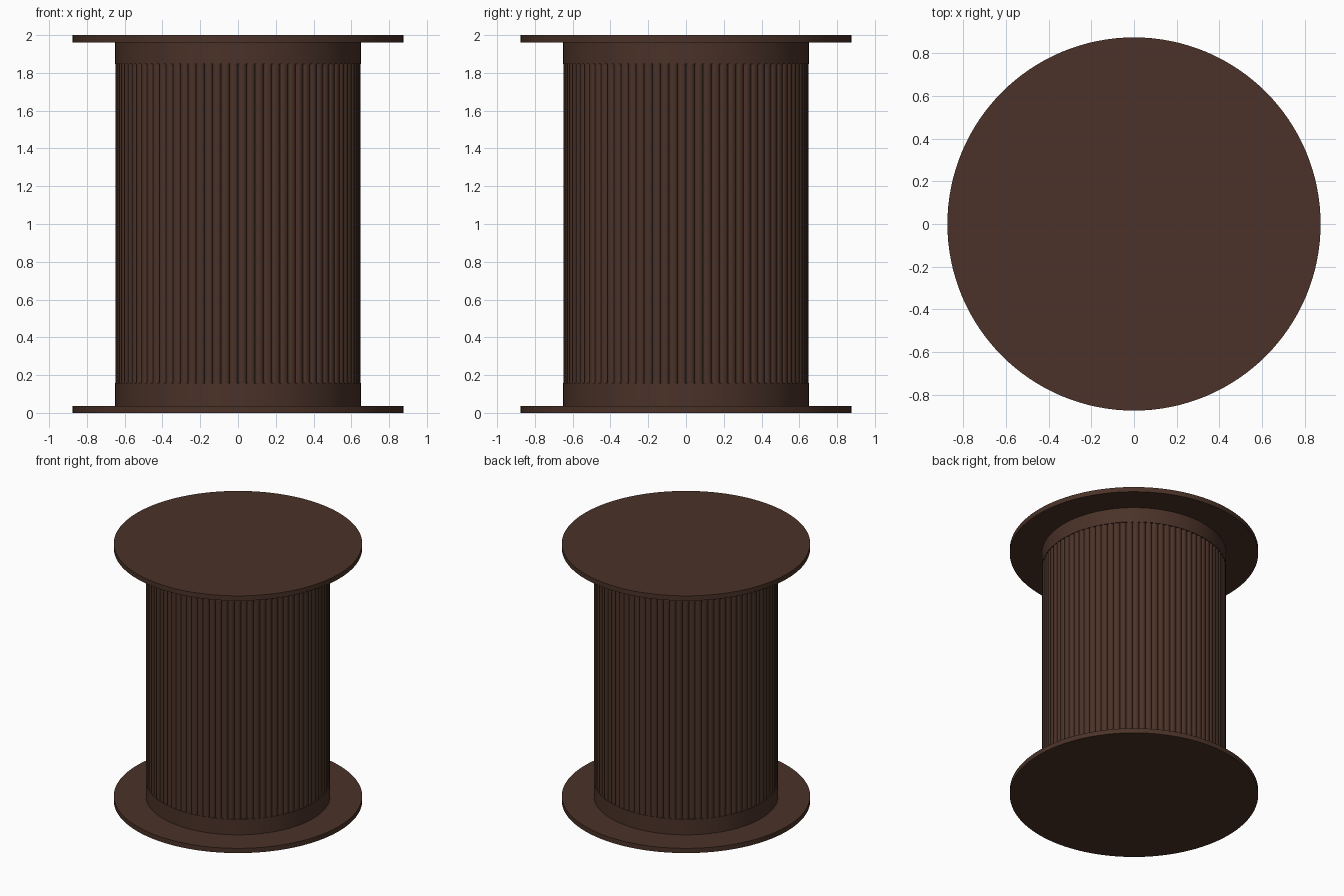
import bpy, bmesh, math

if "Cube" in bpy.data.objects:
    bpy.data.objects.remove(bpy.data.objects["Cube"])

wood = bpy.data.materials.new("dark_brown")
wood.diffuse_color = (0.069, 0.032, 0.021, 1)
wood.use_nodes = True
wood.node_tree.nodes["Principled BSDF"].inputs["Base Color"].default_value = wood.diffuse_color


def prism(name, outline, z0, z1):
    """Extrude a closed xy outline between two heights."""
    bm = bmesh.new()
    face = bm.faces.new([bm.verts.new((x, y, z0)) for x, y in outline])
    top = bmesh.ops.extrude_face_region(bm, geom=[face])["geom"]
    bmesh.ops.translate(bm, vec=(0, 0, z1 - z0),
                        verts=[v for v in top if isinstance(v, bmesh.types.BMVert)])
    bmesh.ops.recalc_face_normals(bm, faces=bm.faces)
    mesh = bpy.data.meshes.new(name)
    bm.to_mesh(mesh)
    bm.free()
    mesh.materials.append(wood)
    obj = bpy.data.objects.new(name, mesh)
    bpy.context.collection.objects.link(obj)
    bpy.ops.object.select_all(action='DESELECT')
    bpy.context.view_layer.objects.active = obj
    obj.select_set(True)
    bpy.ops.object.shade_smooth_by_angle(angle=math.radians(35))
    return obj


def circle(radius, sides=128):
    return [(radius * math.cos(2 * math.pi * i / sides),
             radius * math.sin(2 * math.pi * i / sides)) for i in range(sides)]


def reeded(radius, depth, reeds, steps=8):
    """Circle of convex rounded reeds with sharp valleys between them."""
    points = []
    for i in range(reeds):
        for j in range(steps):
            u = -math.cos(math.pi * j / steps)
            r = radius - depth + depth * math.sqrt(max(0, 1 - u * u))
            a = 2 * math.pi * (i + 0.5 + u / 2) / reeds
            points.append((r * math.cos(a), r * math.sin(a)))
    return points


# End discs
prism("bottom_disc", circle(0.875), 0, 0.037)
prism("top_disc", circle(0.875), 1.962, 2.0)

# Plain collars
prism("bottom_collar", circle(0.65), 0.037, 0.157)
prism("top_collar", circle(0.65), 1.847, 1.962)

# Reeded drum
prism("reeded_drum", reeded(0.648, 0.016, 88), 0.157, 1.847)
